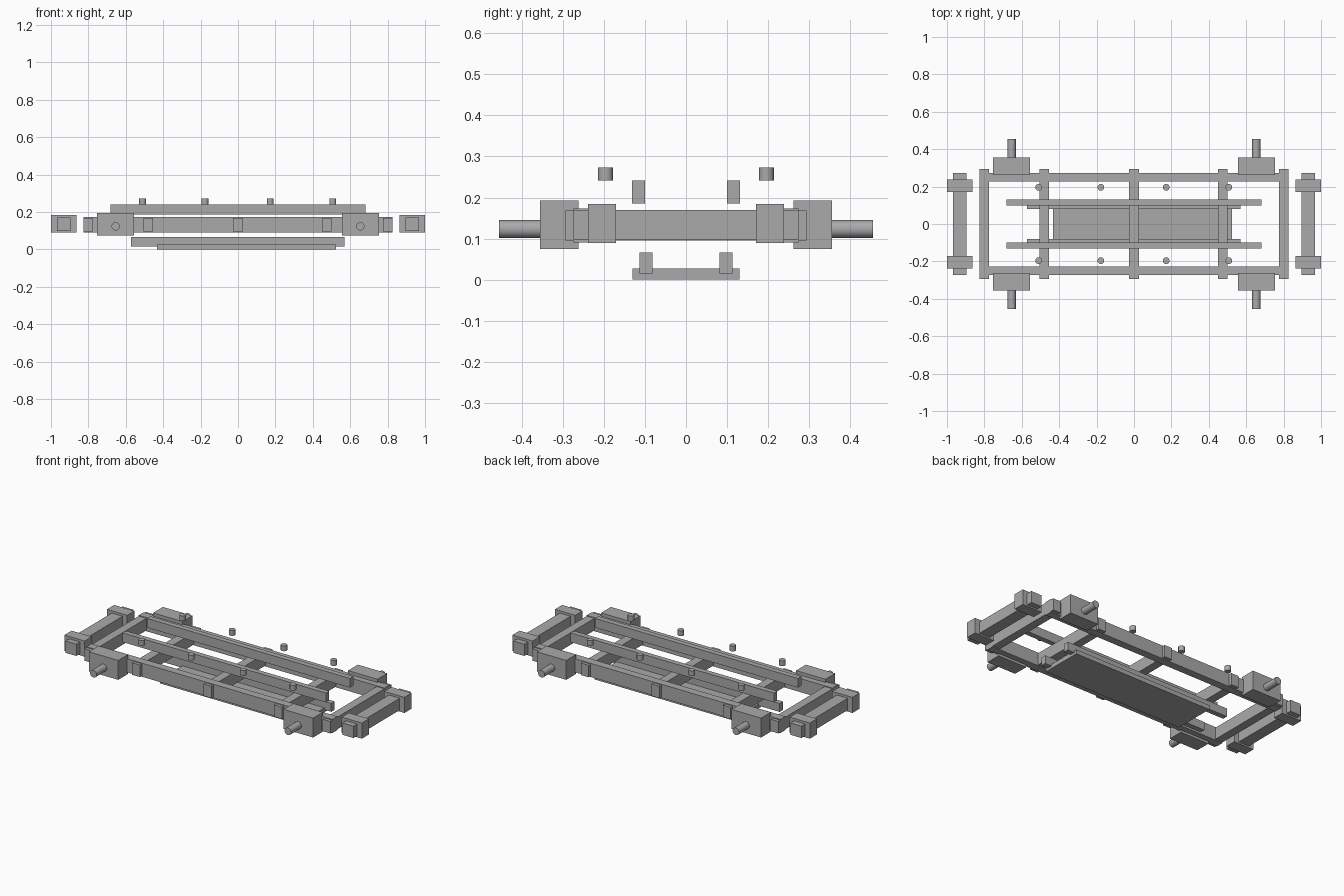
import bpy
import math

cube = bpy.data.objects.get("Cube")
if cube:
    bpy.data.objects.remove(cube, do_unlink=True)

# Single plain metal colour
grey = bpy.data.materials.new("plain_grey")
grey.use_nodes = True
COLOUR = (0.4, 0.4, 0.4, 1)
grey.diffuse_color = COLOUR
grey.node_tree.nodes["Principled BSDF"].inputs["Base Color"].default_value = COLOUR


def box(name, x, y, z):
    """Box spanning the given (low, high) ranges."""
    spans = (x, y, z)
    bpy.ops.mesh.primitive_cube_add(size=1, location=[(a + b) / 2 for a, b in spans])
    obj = bpy.context.object
    obj.name = name
    obj.scale = [abs(b - a) for a, b in spans]
    bpy.ops.object.transform_apply(location=False, rotation=False, scale=True)
    obj.data.materials.append(grey)
    return obj


def rod(name, radius, length, location, along_y=False):
    """Smooth cylinder, upright or lying along y."""
    bpy.ops.mesh.primitive_cylinder_add(
        vertices=24, radius=radius, depth=length, location=location,
        rotation=(math.pi / 2 if along_y else 0, 0, 0))
    obj = bpy.context.object
    obj.name = name
    obj.data.materials.append(grey)
    bpy.ops.object.shade_smooth_by_angle()
    return obj


def span(side, low, high):
    """Range mirrored to the given side."""
    return side * low, side * high


# Main frame cross members
for x in (-0.8, -0.48, 0, 0.475, 0.8):
    box("cross_member", (x - 0.026, x + 0.026), (-0.293, 0.293), (0.095, 0.168))

for side, label in ((-1, "front"), (1, "back")):
    # Long rails: main frame, upper and lower
    box(label + "_side_rail", (-0.826, 0.826), span(side, 0.226, 0.274), (0.09, 0.173))
    box(label + "_upper_rail", (-0.683, 0.683), span(side, 0.1, 0.132), (0.185, 0.241))
    box(label + "_lower_rail", (-0.573, 0.57), span(side, 0.081, 0.113), (0.015, 0.066))

    # Axle boxes with stub axles
    for end in (-1, 1):
        box(label + "_axle_box", span(end, 0.556, 0.754), span(side, 0.262, 0.356), (0.075, 0.193))
        rod(label + "_axle_stub", 0.022, 0.14, (end * 0.654, side * 0.385, 0.123), True)

    # Small upright pins
    for x in (-0.51, -0.177, 0.172, 0.507):
        rod(label + "_pin", 0.018, 0.032, (x, side * 0.196, 0.257))

# End beams with buffer blocks
for end, label in ((-1, "right"), (1, "left")):
    box(label + "_end_beam", span(end, 0.895, 0.968), (-0.274, 0.274), (0.098, 0.17))
    for side in (-1, 1):
        box(label + "_buffer_block", span(end, 0.864, 1), span(side, 0.17, 0.239), (0.089, 0.184))

# Bottom tray
box("bottom_plate", (-0.432, 0.524), (-0.13, 0.13), (0, 0.027))
